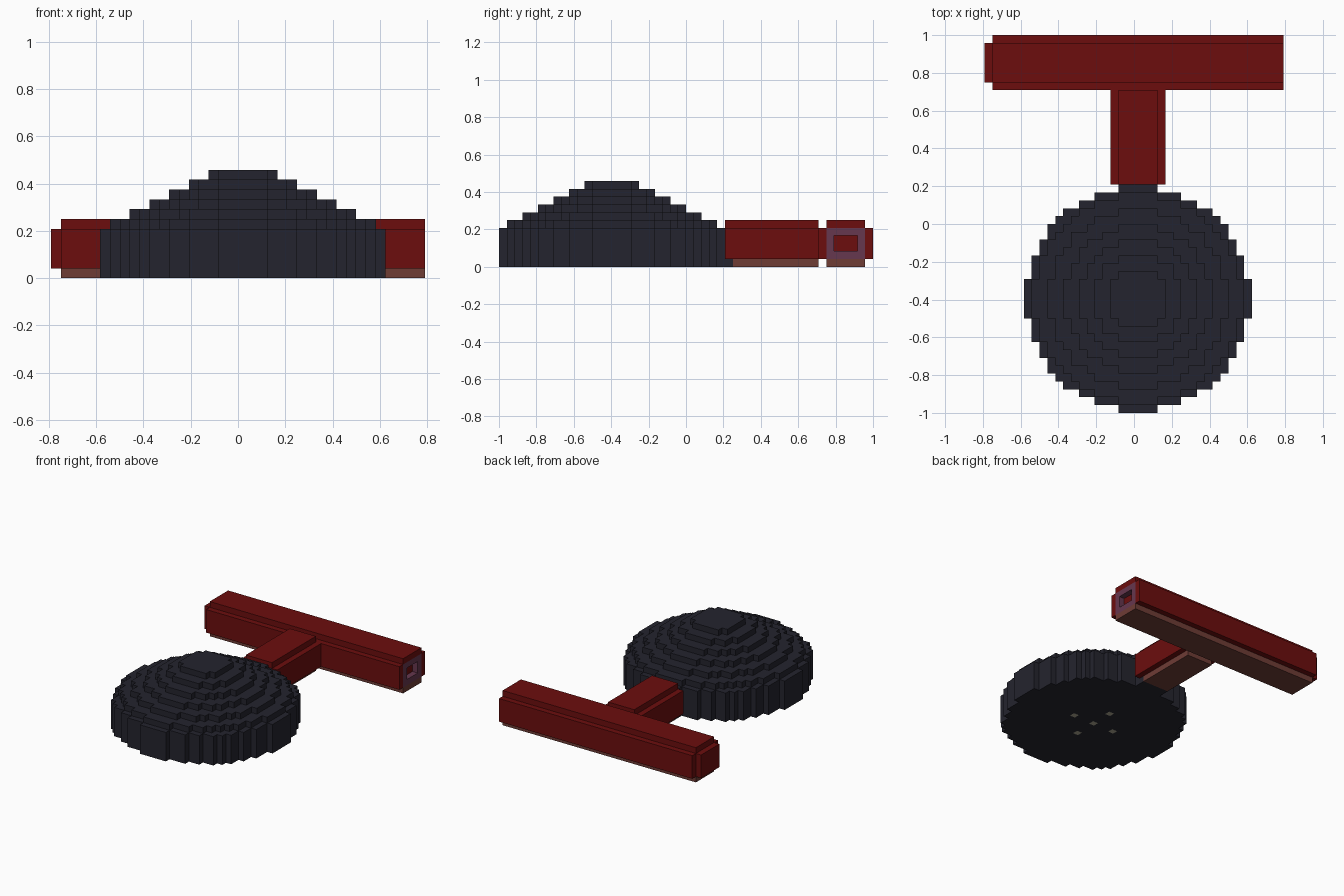
import bpy
import bmesh
from mathutils import Vector

VOXEL = 2 / 48                      # edge of one block
ORIGIN = Vector((-19, -24, 0))      # grid corner, in blocks

if "Cube" in bpy.data.objects:
    bpy.data.objects.remove(bpy.data.objects["Cube"])


def linear(channel):
    c = channel / 255
    return c / 12.92 if c <= 0.04045 else ((c + 0.055) / 1.055) ** 2.4


def material(name, *rgb):
    mat = bpy.data.materials.new(name)
    color = [linear(c) for c in rgb] + [1]
    mat.use_nodes = True
    mat.diffuse_color = color
    shader = next(n for n in mat.node_tree.nodes if n.type == 'BSDF_PRINCIPLED')
    shader.inputs["Base Color"].default_value = color
    return mat


charcoal = material("charcoal", 36, 36, 46)
red = material("deep red", 108, 13, 13)
brown = material("dull brown", 110, 60, 53)
purple = material("dusty purple", 102, 55, 78)
stone = material("pale stone", 170, 165, 145)


def build_blocks(name, cells, palette, paint):
    """Outer skin of a set of grid cells; paint(cell, direction) gives the slot."""
    bm = bmesh.new()
    for cell in sorted(cells):
        center = Vector(cell) + Vector((0.5, 0.5, 0.5))
        for axis in range(3):
            for sign in (-1, 1):
                n = Vector((0, 0, 0))
                n[axis] = sign
                if tuple(c + int(d) for c, d in zip(cell, n)) in cells:
                    continue
                u = Vector((0, 0, 0))
                u[(axis + 1) % 3] = 0.5
                v = n.cross(u)
                mid = center + n / 2
                corners = (mid - u - v, mid + u - v, mid + u + v, mid - u + v)
                face = bm.faces.new([bm.verts.new((p + ORIGIN) * VOXEL) for p in corners])
                face.material_index = paint(cell, n)
    bmesh.ops.remove_doubles(bm, verts=bm.verts, dist=VOXEL / 100)
    mesh = bpy.data.meshes.new(name)
    bm.to_mesh(mesh)
    bm.free()
    for mat in palette:
        mesh.materials.append(mat)
    obj = bpy.data.objects.new(name, mesh)
    bpy.context.collection.objects.link(obj)
    return obj


# Stepped dome: a straight rim, then shrinking round layers
CX, CY = 19, 14
layer_radii = [14] * 5 + [13, 11, 9, 7, 5, 3]
dome = {(CX + x, CY + y, z)
        for z, r in enumerate(layer_radii)
        for x in range(-r, r + 1) for y in range(-r, r + 1)
        if x * x + y * y <= r * r + 7}
# Small tongue under the stem
dome |= {(x, CY + 15, 0) for x in range(CX - 2, CX + 3)}
studs = {(0, 0), (4, 0), (-4, 0), (0, 4), (0, -4)}


def paint_dome(cell, n):
    return int(n.z < 0 and (cell[0] - CX, cell[1] - CY) in studs)


build_blocks("stepped_dome", dome, [charcoal, stone], paint_dome)


# Notched beam section: 7 wide, 6 tall, corners left out
section = {(w, z) for w in range(7) for z in range(6)
           if not (w in (0, 6) and z in (0, 5))}

# Stem joining the dome to the crossbar
stem = {(CX - 3 + w, y, z) for w, z in section for y in range(29, 41)} - dome
build_blocks("stem", stem, [red, brown], lambda cell, n: int(cell[2] == 0))

# Crossbar with a capped right end and a ringed socket at the left end
BACK, END = 41, 37
core = {(w, z) for w in range(1, 6) for z in range(1, 5)}
socket = {(w, z) for w in range(2, 5) for z in range(2, 4)}
bar = {(x, BACK + w, z) for w, z in section for x in range(1, END + 1)}
bar |= {(0, BACK + w, z) for w, z in core}
bar -= {(END, BACK + w, z) for w, z in socket}


def paint_bar(cell, n):
    x, y, z = cell
    if x == END and (y - BACK, z) in core:
        return 2
    return int(z == 0)


build_blocks("crossbar", bar, [red, brown, purple], paint_bar)
